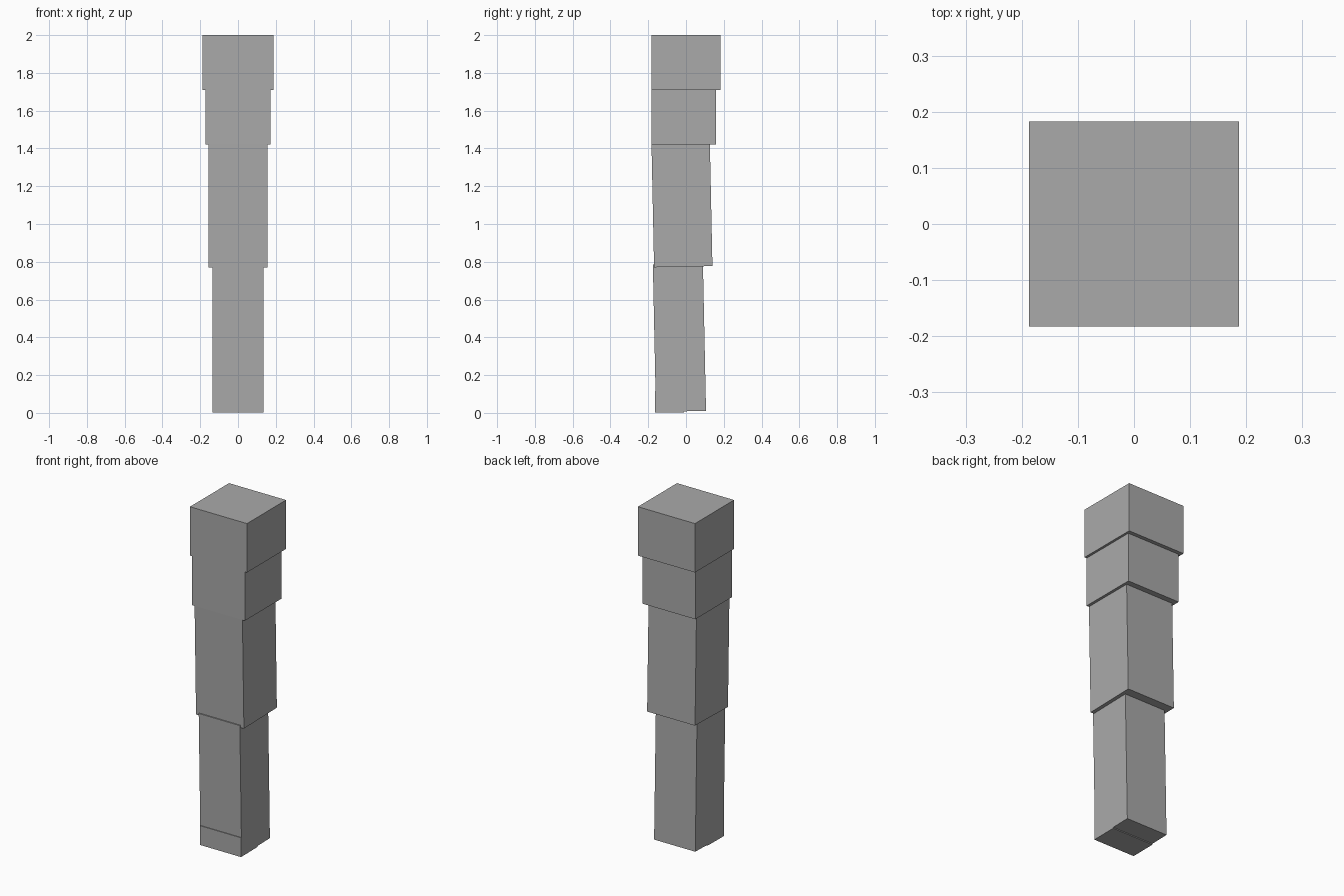
import bpy
from mathutils import Matrix

default_cube = bpy.data.objects.get("Cube")
if default_cube:
    bpy.data.objects.remove(default_cube, do_unlink=True)

grey = bpy.data.materials.new("plain_grey")
grey.use_nodes = True
colour = (0.4, 0.4, 0.4, 1)
grey.diffuse_color = colour
grey.node_tree.nodes["Principled BSDF"].inputs["Base Color"].default_value = colour


def block(name, width, front, back, base, height, tilt=0):
    """Box standing on its base centre, leaning back-to-front by tilt."""
    bpy.ops.mesh.primitive_cube_add(size=1)
    obj = bpy.context.object
    obj.name = name
    obj.data.transform(
        Matrix.Translation((0, (front + back) / 2, base))
        @ Matrix.Rotation(tilt, 4, "X")
        @ Matrix.Diagonal((width, back - front, height, 1))
        @ Matrix.Translation((0, 0, 0.5)))
    obj.data.materials.append(grey)
    return obj


LEAN = 0.021

# Upright hip blocks
block("hip_block", 0.374, -0.183, 0.183, 1.71, 0.29)
block("upper_thigh", 0.346, -0.183, 0.16, 1.42, 0.29)

# Leaning limb segments, their tops hidden in the block above
block("thigh", 0.314, -0.169, 0.14, 0.774, 0.66, LEAN)
block("shin", 0.27, -0.159, 0.106, 0.008, 0.78, LEAN)

# Toe plate across the front of the shin
block("toe", 0.27, -0.164, -0.01, 0.002, 0.115, LEAN / 2)
